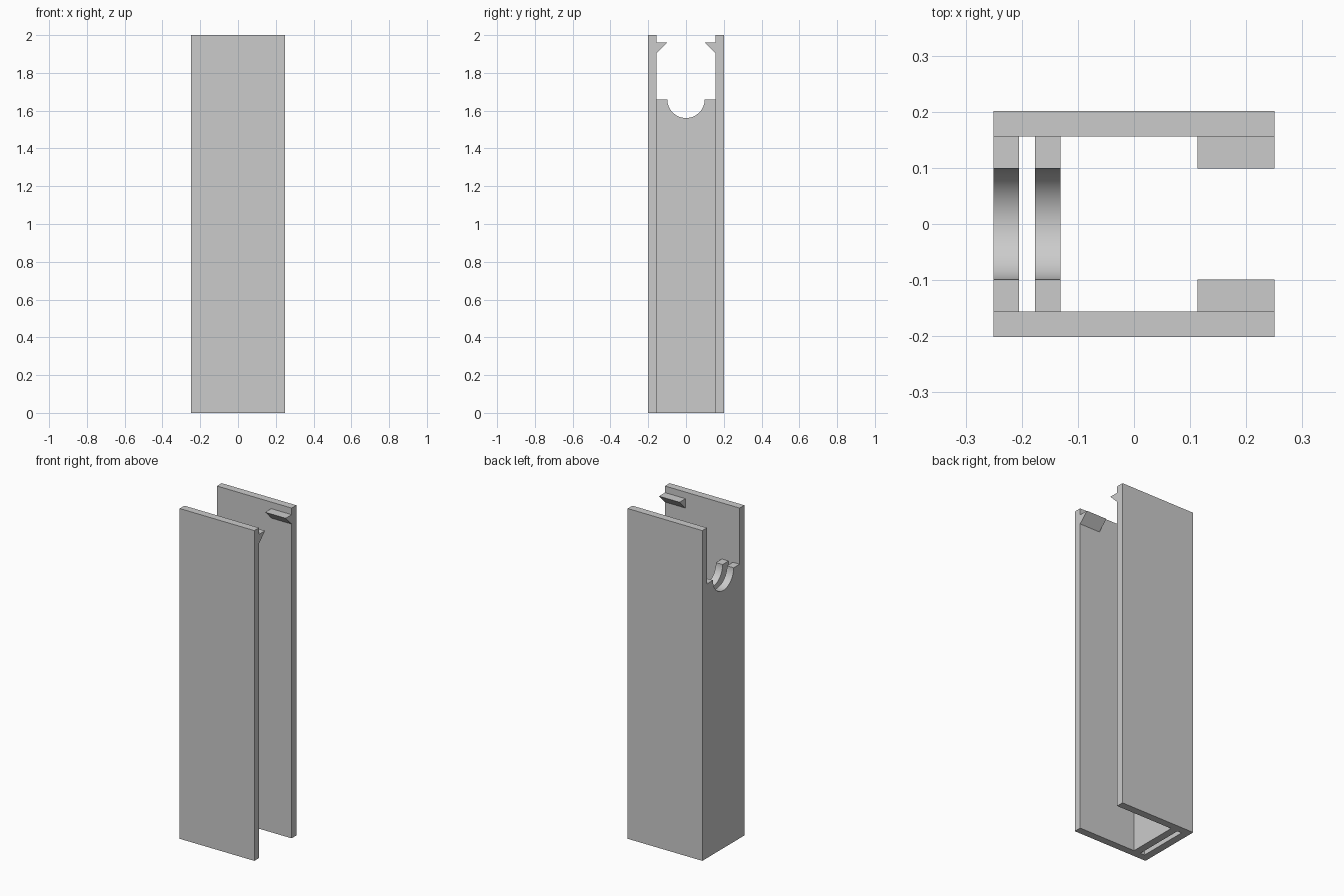
import bpy
import bmesh
import math

cube = bpy.data.objects.get("Cube")
if cube:
    bpy.data.objects.remove(cube, do_unlink=True)

grey = bpy.data.materials.new("plain grey")
grey.use_nodes = True
colour = (0.6, 0.6, 0.6, 1)
grey.diffuse_color = colour
grey.node_tree.nodes["Principled BSDF"].inputs["Base Color"].default_value = colour

HALF_X, HALF_Y, HEIGHT = 0.25, 0.201, 2.0
THICK = 0.045
INNER_Y = HALF_Y - THICK
NOTCH_R, LEDGE_Z = 0.099, 1.66


def extrude_x(name, profile, x0, x1):
    """Extrude a closed (y, z) profile from x0 to x1."""
    bm = bmesh.new()
    face = bm.faces.new([bm.verts.new((x0, y, z)) for y, z in profile])
    result = bmesh.ops.extrude_face_region(bm, geom=[face])
    moved = [v for v in result["geom"] if isinstance(v, bmesh.types.BMVert)]
    bmesh.ops.translate(bm, vec=(x1 - x0, 0, 0), verts=moved)
    bmesh.ops.recalc_face_normals(bm, faces=bm.faces)
    mesh = bpy.data.meshes.new(name)
    bm.to_mesh(mesh)
    bm.free()
    mesh.materials.append(grey)
    obj = bpy.data.objects.new(name, mesh)
    bpy.context.collection.objects.link(obj)
    return obj


# Tall side plates, each with a wedge-shaped catch near the open edge
for side, s in (("front", -1), ("back", 1)):
    plate = [(s * INNER_Y, 0), (s * HALF_Y, 0),
             (s * HALF_Y, HEIGHT), (s * INNER_Y, HEIGHT)]
    extrude_x(side + "_plate", plate, -HALF_X, HALF_X)
    catch = [(s * INNER_Y, 1.903), (s * INNER_Y, 1.96), (s * NOTCH_R, 1.96)]
    extrude_x(side + "_catch", catch, 0.113, HALF_X)

# Two parallel cross walls with a half-round cradle in the top edge
STEPS = 32
arc = [(NOTCH_R * math.cos(math.pi * i / STEPS),
        LEDGE_Z - NOTCH_R * math.sin(math.pi * i / STEPS))
       for i in range(STEPS + 1)]
wall = [(-INNER_Y, 0), (INNER_Y, 0), (INNER_Y, LEDGE_Z)] + arc + [(-INNER_Y, LEDGE_Z)]
for name, x in (("outer_wall", -HALF_X), ("inner_wall", -0.176)):
    obj = extrude_x(name, wall, x, x + THICK)
    bpy.ops.object.select_all(action="DESELECT")
    obj.select_set(True)
    bpy.context.view_layer.objects.active = obj
    bpy.ops.object.shade_smooth_by_angle(angle=math.radians(30))
